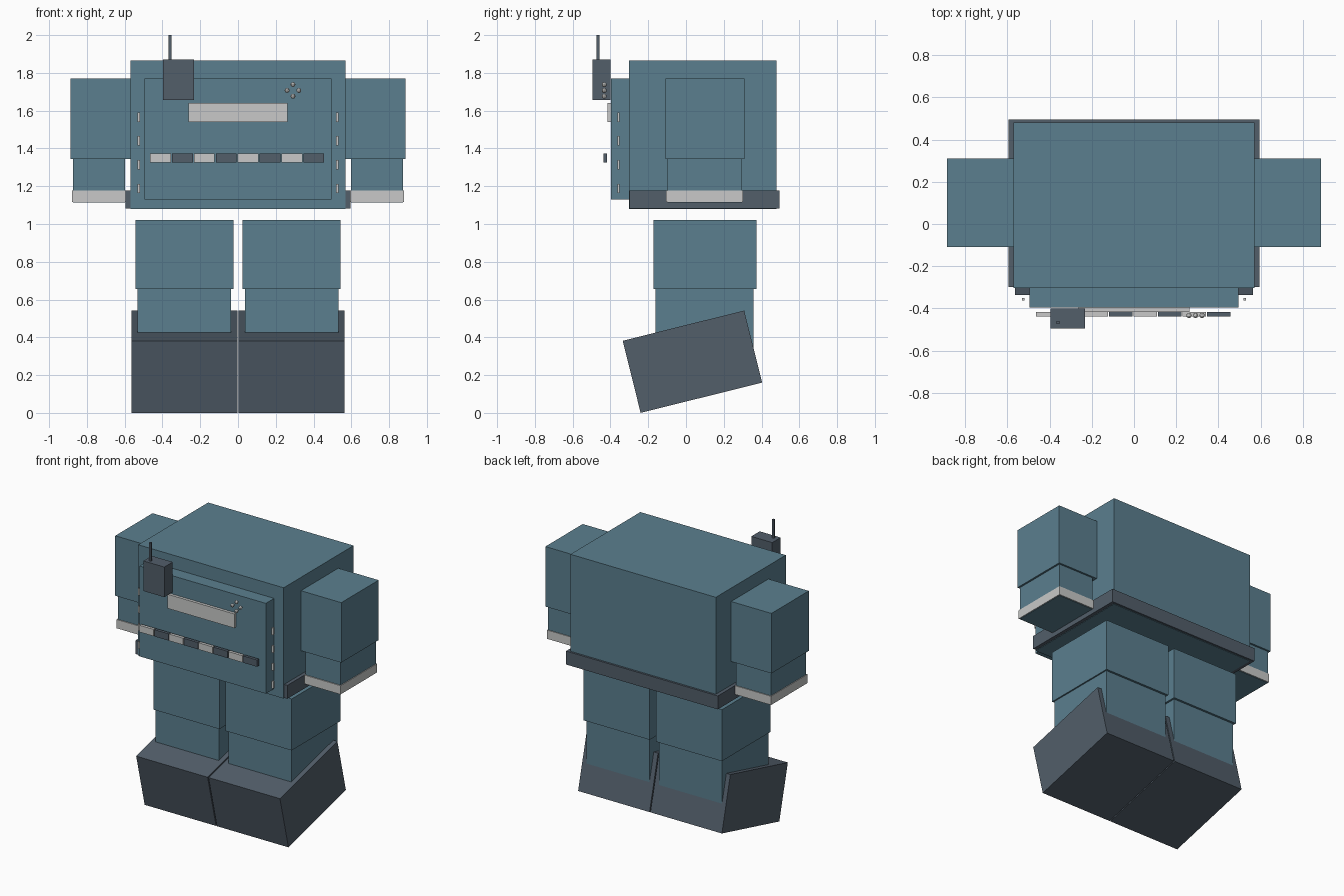
import bpy, bmesh, math
from mathutils import Matrix, Vector

if "Cube" in bpy.data.objects:
    bpy.data.objects.remove(bpy.data.objects["Cube"])


def linear(c):
    c /= 255
    return c / 12.92 if c <= 0.04045 else ((c + 0.055) / 1.055) ** 2.4


def material(name, r, g, b):
    m = bpy.data.materials.new(name)
    m.diffuse_color = (linear(r), linear(g), linear(b), 1)
    m.use_nodes = True
    m.node_tree.nodes["Principled BSDF"].inputs["Base Color"].default_value = m.diffuse_color
    return m


BLUE = material("dusty_blue", 91, 127, 143)
DARK = material("slate_grey", 82, 94, 106)
LIGHT = material("light_grey", 200, 201, 200)


def finish(name, bm, mat):
    mesh = bpy.data.meshes.new(name)
    bm.to_mesh(mesh)
    bm.free()
    mesh.materials.append(mat)
    obj = bpy.data.objects.new(name, mesh)
    bpy.context.collection.objects.link(obj)
    return obj


def box(name, x, y, z, mat):
    """Box from (min, max) ranges."""
    lo, hi = zip(x, y, z)
    size = [b - a for a, b in zip(lo, hi)]
    bm = bmesh.new()
    bmesh.ops.create_cube(bm, size=1)
    bmesh.ops.scale(bm, vec=size, verts=bm.verts)
    bmesh.ops.translate(bm, vec=[(a + b) / 2 for a, b in zip(lo, hi)], verts=bm.verts)
    return finish(name, bm, mat)


def pair(name, x, y, z, mat):
    """Two boxes mirrored across x = 0."""
    box(name + "_right", x, y, z, mat)
    box(name + "_left", (-x[1], -x[0]), y, z, mat)


# Torso, belt and chest panel
box("torso", (-0.57, 0.57), (-0.303, 0.48), (1.08, 1.865), BLUE)
box("belt", (-0.595, 0.595), (-0.298, 0.494), (1.083, 1.178), DARK)
box("chest_panel", (-0.495, 0.495), (-0.396, -0.30), (1.13, 1.77), BLUE)

# Arms with cuffs
pair("upper_arm", (0.57, 0.886), (-0.109, 0.309), (1.345, 1.77), BLUE)
pair("lower_arm", (0.598, 0.873), (-0.099, 0.296), (1.113, 1.345), BLUE)
pair("cuff", (0.592, 0.878), (-0.106, 0.302), (1.116, 1.178), LIGHT)

# Legs
pair("upper_leg", (0.024, 0.542), (-0.173, 0.372), (0.655, 1.02), BLUE)
pair("lower_leg", (0.037, 0.532), (-0.162, 0.357), (0.28, 0.655), BLUE)

# Boots, tipped toe-down
for side, label in ((1, "right"), (-1, "left")):
    boot = box("boot_" + label, (-0.28, 0.28), (-0.3315, 0.3315), (-0.1965, 0.1965), DARK)
    boot.data.transform(Matrix.Translation((side * 0.2835, 0.034, 0.271))
                        @ Matrix.Rotation(math.radians(14), 4, 'X'))

# Name plate (blank)
box("chest_plate", (-0.262, 0.262), (-0.416, -0.396), (1.54, 1.64), LIGHT)

# Striped bar of alternating blocks
for i in range(8):
    x = -0.465 + i * 0.1159
    box(f"bar_block_{i + 1}", (x, x + 0.11), (-0.438, -0.417), (1.326, 1.374),
        DARK if i % 2 else LIGHT)

# Vertical rows of studs beside the chest panel
for i in range(4):
    z = 1.188 + i * 0.126
    pair(f"stud_{i + 1}", (0.518, 0.531), (-0.363, -0.351), (z - 0.025, z + 0.025), LIGHT)

# Badge of four small beads
for i in range(4):
    a = i * math.pi / 2
    bm = bmesh.new()
    bmesh.ops.create_uvsphere(bm, u_segments=8, v_segments=6, radius=0.013)
    bmesh.ops.translate(bm, verts=bm.verts, vec=Vector(
        (0.291 + 0.031 * math.cos(a), -0.433, 1.707 + 0.031 * math.sin(a))))
    finish(f"badge_bead_{i + 1}", bm, LIGHT)

# Radio with antenna
box("radio", (-0.396, -0.232), (-0.494, -0.40), (1.657, 1.87), DARK)
box("antenna", (-0.367, -0.352), (-0.473, -0.459), (1.86, 2.0), DARK)
